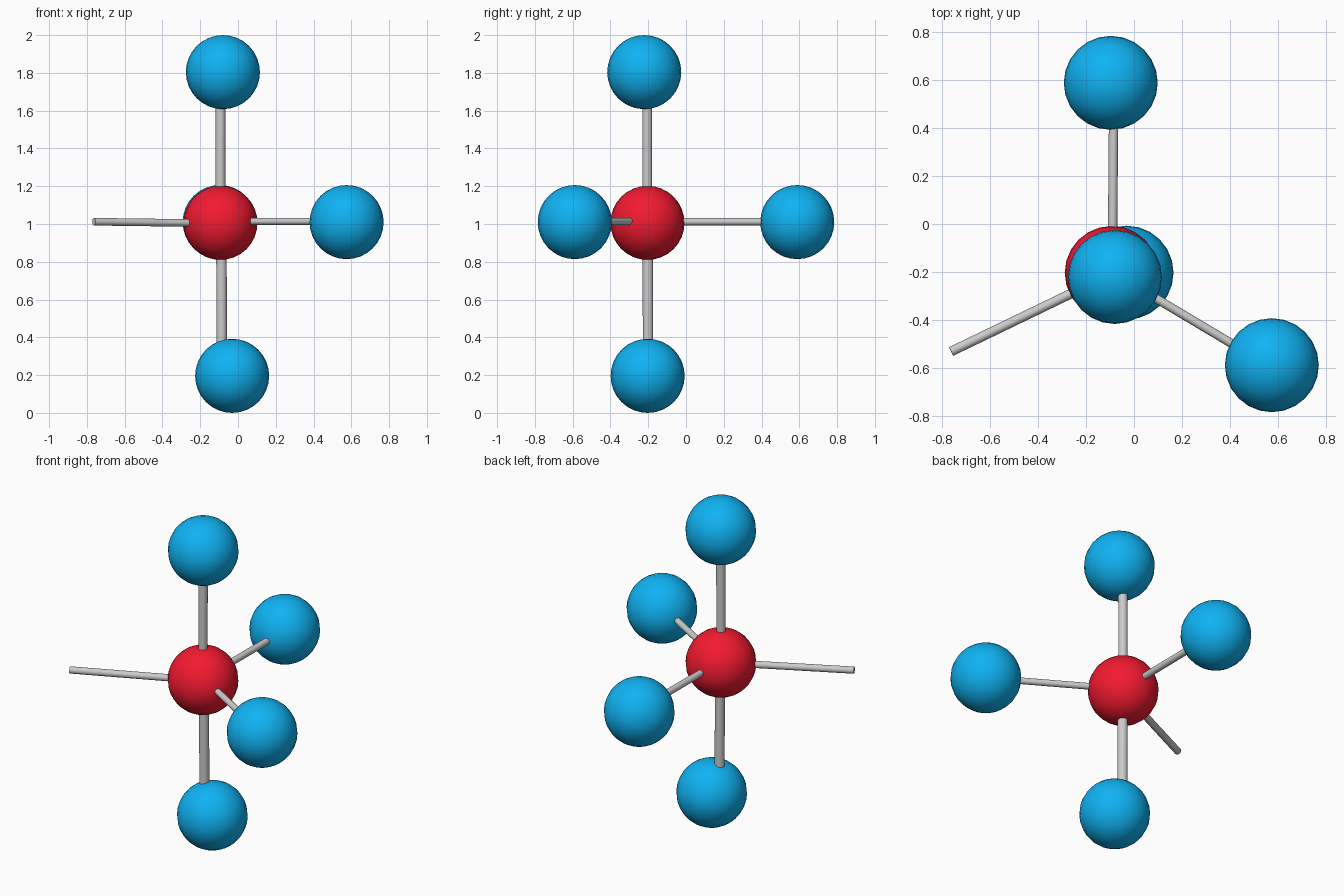
import bpy
from mathutils import Vector

if "Cube" in bpy.data.objects:
    bpy.data.objects.remove(bpy.data.objects["Cube"])

BALL_R = 0.196


def material(name, color):
    m = bpy.data.materials.new(name)
    m.diffuse_color = color
    m.use_nodes = True
    m.node_tree.nodes["Principled BSDF"].inputs["Base Color"].default_value = m.diffuse_color
    return m


red = material("red", (0.9, 0.01, 0.03, 1))
blue = material("blue", (0.005, 0.45, 0.9, 1))


def ball(name, center, mat):
    bpy.ops.mesh.primitive_uv_sphere_add(segments=24, ring_count=16,
                                         radius=BALL_R, location=center)
    ob = bpy.context.object
    ob.name = name
    ob.data.materials.append(mat)
    bpy.ops.object.shade_smooth()


def rod(name, start, end, radius):
    start, end = Vector(start), Vector(end)
    axis = end - start
    bpy.ops.mesh.primitive_cylinder_add(vertices=20, radius=radius, depth=axis.length,
                                        location=(start + end) / 2)
    ob = bpy.context.object
    ob.name = name
    ob.rotation_euler = axis.to_track_quat('Z', 'Y').to_euler()
    bpy.ops.object.shade_smooth_by_angle()


# Central atom
center = (-0.093, -0.204, 1.006)
ball("central_atom", center, red)

# Outer atoms
ball("top_atom", (-0.08, -0.221, 1.804), blue)
ball("bottom_atom", (-0.031, -0.203, 0.196), blue)
ball("right_atom", (0.575, -0.589, 1.01), blue)
ball("back_atom", (-0.097, 0.589, 1.01), blue)

# Bonds, each running from inside the central atom into its outer atom
rod("top_bond", (-0.093, -0.205, 1.05), (-0.092, -0.205, 1.70), 0.026)
rod("bottom_bond", (-0.088, -0.202, 0.95), (-0.086, -0.201, 0.34), 0.028)
rod("right_bond", (-0.03, -0.238, 1.014), (0.48, -0.542, 1.014), 0.0185)
rod("back_bond", (-0.090, -0.13, 1.012), (-0.085, 0.48, 1.012), 0.0195)
rod("open_bond", (-0.15, -0.236, 1.004), (-0.763, -0.532, 1.012), 0.020)
